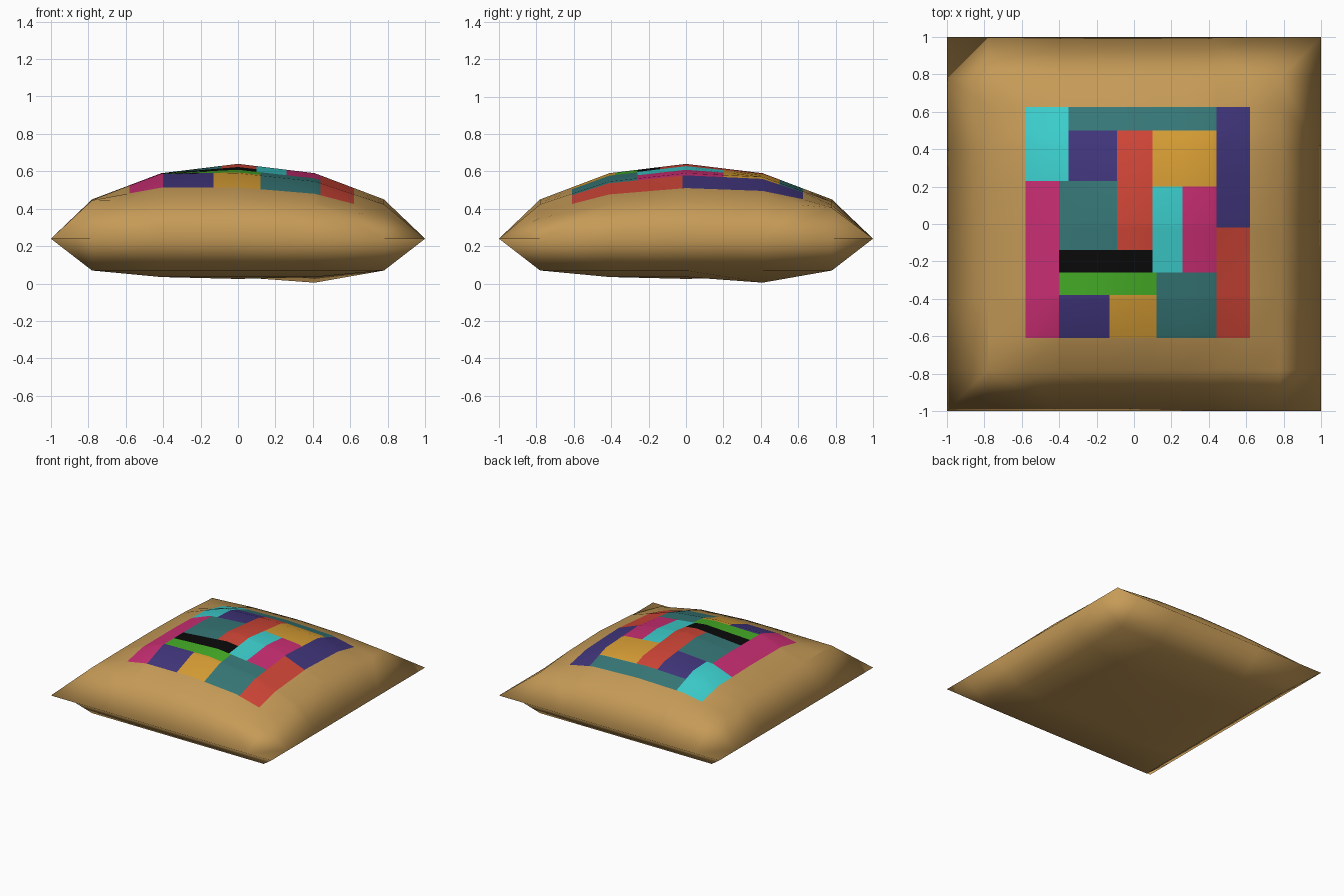
import bpy, bmesh
from mathutils import Vector

if "Cube" in bpy.data.objects:
    bpy.data.objects.remove(bpy.data.objects["Cube"])

# Flat colours (linear)
COLOURS = {
    "tan": (0.56, 0.325, 0.095), "cyan": (0.045, 0.62, 0.61),
    "teal": (0.038, 0.185, 0.185), "indigo": (0.052, 0.036, 0.20),
    "red": (0.63, 0.06, 0.038), "gold": (0.68, 0.34, 0.035),
    "magenta": (0.58, 0.027, 0.17), "black": (0.003, 0.003, 0.003),
    "green": (0.06, 0.42, 0.02),
}
NAMES = list(COLOURS)

# Patchwork rectangles on the top: colour, x0, x1, y0, y1
PATCHES = [
    ("cyan", -.58, -.35, .23, .625), ("teal", -.35, .44, .50, .625),
    ("indigo", .44, .62, -.02, .625), ("indigo", -.35, -.09, .23, .50),
    ("red", -.09, .10, -.14, .50), ("gold", .10, .44, .20, .50),
    ("magenta", -.58, -.40, -.61, .23), ("teal", -.40, -.09, -.14, .23),
    ("cyan", .10, .26, -.26, .20), ("magenta", .26, .44, -.26, .20),
    ("red", .44, .62, -.61, -.02), ("black", -.40, .10, -.26, -.14),
    ("green", -.40, .12, -.38, -.26), ("indigo", -.40, -.13, -.61, -.38),
    ("gold", -.13, .12, -.61, -.38), ("teal", .12, .44, -.61, -.26),
]

# Cushion cross-section: distance from centre -> puff height
STEPS = [-1, -.78, -.41, 0, .41, .78, 1]
TOP = {0: .40, .41: .35, .78: .21, 1: 0}
BOTTOM = {0: .215, .41: .205, .78: .17, 1: 0}
RIM = .24


def top_z(x, y):
    a, b = TOP[abs(x)], TOP[abs(y)]
    # corners sag by different amounts: rounder on the right
    sag = {(0, 0): .05, (0, 1): .3, (1, 1): .45, (1, 0): 1}[(int(x > 0), int(y > 0))]
    return RIM + (1 - sag) * min(a, b) + sag * a * b / .40


def bottom_z(x, y):
    low = .03 if (x, y) == (.41, .41) else 0
    return RIM - min(BOTTOM[abs(x)], BOTTOM[abs(y)]) - low


def add_sheet(bm, height, flip):
    grid = [[bm.verts.new((x, y, height(x, y))) for y in STEPS] for x in STEPS]
    for i in range(6):
        for j in range(6):
            quad = [grid[i][j], grid[i + 1][j], grid[i + 1][j + 1], grid[i][j + 1]]
            bm.faces.new(quad[::-1] if flip else quad)


# Two puffed sheets sewn together at the rim
bm = bmesh.new()
add_sheet(bm, top_z, False)
add_sheet(bm, bottom_z, True)
bmesh.ops.remove_doubles(bm, verts=bm.verts[:], dist=.001)


def cut(axis, value):
    bm.normal_update()
    faces = set()
    for f in bm.faces:
        c = f.calc_center_median()
        if f.normal.z > 0 and max(abs(c.x), abs(c.y)) < .78:
            faces.add(f)
    edges = {e for f in faces for e in f.edges}
    verts = {v for f in faces for v in f.verts}
    co, no = Vector((0, 0, 0)), Vector((0, 0, 0))
    co[axis], no[axis] = value, 1
    bmesh.ops.bisect_plane(bm, geom=list(verts) + list(edges) + list(faces),
                           dist=.0005, plane_co=co, plane_no=no)


# Cut the top along the patch seams
for value in sorted({v for p in PATCHES for v in p[1:3]}):
    cut(0, value)
for value in sorted({v for p in PATCHES for v in p[3:5]}):
    cut(1, value)

# Colour each top face by the patch it lies in
bm.normal_update()
for f in bm.faces:
    f.smooth = True
    c = f.calc_center_median()
    if f.normal.z > 0:
        for name, x0, x1, y0, y1 in PATCHES:
            if x0 < c.x < x1 and y0 < c.y < y1:
                f.material_index = NAMES.index(name)

mesh = bpy.data.meshes.new("patchwork_cushion")
bm.to_mesh(mesh)
bm.free()
for name, rgb in COLOURS.items():
    mat = bpy.data.materials.new(name)
    mat.diffuse_color = (*rgb, 1)
    mat.use_nodes = True
    mat.node_tree.nodes["Principled BSDF"].inputs["Base Color"].default_value = mat.diffuse_color
    mesh.materials.append(mat)
cushion = bpy.data.objects.new("patchwork_cushion", mesh)
bpy.context.collection.objects.link(cushion)
